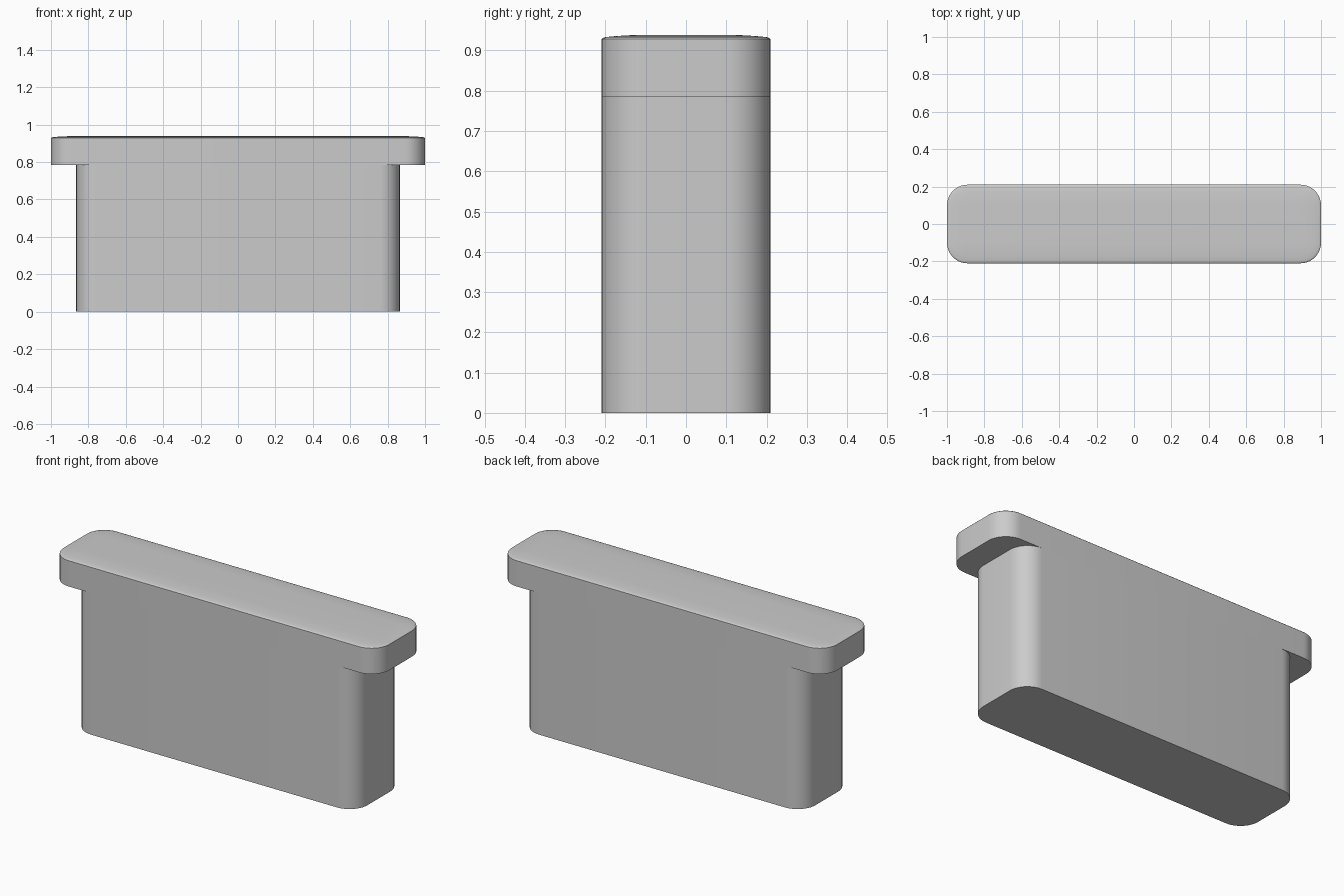
import bpy, bmesh, math

if "Cube" in bpy.data.objects:
    bpy.data.objects.remove(bpy.data.objects["Cube"])

SEG = 10  # segments per rounded corner


def rounded_ring(bm, hx, hy, r, z):
    """Ring of vertices on a rounded rectangle."""
    ring = []
    for i, (sx, sy) in enumerate([(1, 1), (-1, 1), (-1, -1), (1, -1)]):
        for k in range(SEG + 1):
            a = math.pi / 2 * (i + k / SEG)
            ring.append(bm.verts.new((sx * (hx - r) + r * math.cos(a),
                                      sy * (hy - r) + r * math.sin(a), z)))
    return ring


def rounded_block(name, hx, hy, r, profile):
    """Loft a rounded rectangle through (inset, z) pairs and cap both ends."""
    bm = bmesh.new()
    rings = [rounded_ring(bm, hx - d, hy - d, r - d, z) for d, z in profile]
    for lo, hi in zip(rings, rings[1:]):
        n = len(lo)
        for i in range(n):
            j = (i + 1) % n
            bm.faces.new((lo[i], lo[j], hi[j], hi[i]))
    bm.faces.new(rings[0][::-1])
    bm.faces.new(rings[-1])
    bmesh.ops.recalc_face_normals(bm, faces=bm.faces)
    mesh = bpy.data.meshes.new(name)
    bm.to_mesh(mesh)
    bm.free()
    obj = bpy.data.objects.new(name, mesh)
    bpy.context.collection.objects.link(obj)
    bpy.context.view_layer.objects.active = obj
    obj.select_set(True)
    bpy.ops.object.shade_smooth_by_angle(angle=math.radians(35))
    obj.select_set(False)
    return obj


# Narrower lower block
rounded_block("body", 0.865, 0.21, 0.11, [(0, 0), (0, 0.785)])

# Wider top slab, flush front and back, with a softly crowned top
rounded_block("cap", 1.0, 0.21, 0.11,
              [(0, 0.785), (0, 0.928), (0.003, 0.931), (0.01, 0.933),
               (0.035, 0.9355), (0.065, 0.9375), (0.095, 0.9385)])
